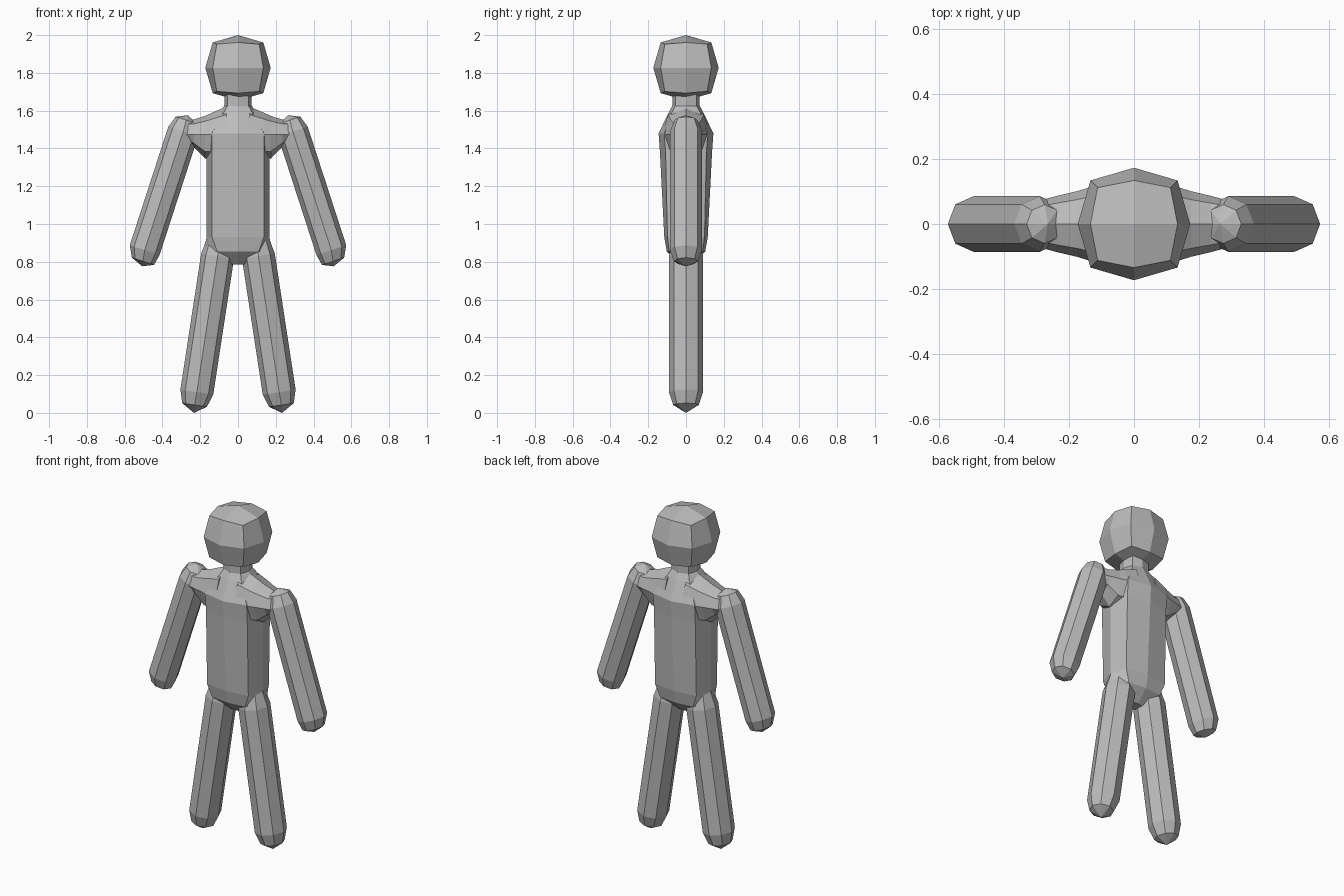
import bpy, bmesh, math
from mathutils import Vector

if "Cube" in bpy.data.objects:
    bpy.data.objects.remove(bpy.data.objects["Cube"])

grey = bpy.data.materials.new("plain_grey")
grey.diffuse_color = (0.5, 0.5, 0.5, 1)
grey.use_nodes = True
grey.node_tree.nodes["Principled BSDF"].inputs["Base Color"].default_value = grey.diffuse_color


def finish(bm, name):
    """Turn a bmesh into a flat shaded grey object."""
    bmesh.ops.recalc_face_normals(bm, faces=bm.faces)
    me = bpy.data.meshes.new(name)
    bm.to_mesh(me)
    bm.free()
    me.materials.append(grey)
    ob = bpy.data.objects.new(name, me)
    bpy.context.collection.objects.link(ob)
    return ob


def loft(name, rings, tips=(None, None)):
    """Skin a list of point rings; each end closes flat or to a tip point."""
    bm = bmesh.new()
    vs = [[bm.verts.new(p) for p in r] for r in rings]
    n = len(vs[0])
    for a, b in zip(vs, vs[1:]):
        for i in range(n):
            j = (i + 1) % n
            bm.faces.new((a[i], a[j], b[j], b[i]))
    for ring, tip in ((vs[0], tips[0]), (vs[-1], tips[1])):
        if tip is None:
            bm.faces.new(ring)
        else:
            t = bm.verts.new(tip)
            for i in range(n):
                bm.faces.new((ring[i], ring[(i + 1) % n], t))
    return finish(bm, name)


def limb(name, s, sections, axis, tips):
    """Eight sided limb; sections are (x, z, radius) across a slanted axis."""
    d = Vector((axis[0], 0, axis[1])).normalized()
    side = Vector((-d.z, 0, d.x))
    rings = []
    for x, z, r in sections:
        ring = []
        for i in range(8):
            a = i * math.pi / 4
            p = Vector((x, 0, z)) + side * r * math.cos(a)
            ring.append((s * p.x, r * 1.03 * math.sin(a), p.z))
        rings.append(ring)
    loft(name, rings, [(s * x, 0, z) for x, z in tips])


# Head: a cube divided once and rounded by vertex kind
bm = bmesh.new()
bmesh.ops.create_cube(bm, size=2)
bmesh.ops.subdivide_edges(bm, edges=bm.edges[:], cuts=1, use_grid_fill=True)
for v in bm.verts:
    kind = sum(abs(c) > 0.5 for c in v.co)
    r = {1: 0.173, 2: 0.134, 3: 0.112}[kind]
    zr = 0.125 if kind == 3 else r
    v.co = (v.co.x * r, v.co.y * r, 1.827 + v.co.z * zr)
finish(bm, "head")


# Neck and torso: (z, half width, half depth, diagonal x, diagonal y)
def body_ring(z, a, b, dx, dy):
    return [(a, 0, z), (dx, dy, z), (0, b, z), (-dx, dy, z),
            (-a, 0, z), (-dx, -dy, z), (0, -b, z), (dx, -dy, z)]


loft("neck", [body_ring(1.61, 0.073, 0.073, 0.056, 0.056),
              body_ring(1.70, 0.072, 0.072, 0.056, 0.056)])
loft("torso", [body_ring(*r) for r in (
    (0.785, 0.035, 0.035, 0.025, 0.03),
    (0.855, 0.185, 0.102, 0.11, 0.088),
    (0.93, 0.166, 0.115, 0.137, 0.098),
    (1.38, 0.168, 0.138, 0.137, 0.108),
    (1.48, 0.165, 0.145, 0.138, 0.115),
    (1.59, 0.10, 0.092, 0.075, 0.075),
    (1.625, 0.073, 0.073, 0.056, 0.056))])

for s, tag in ((1, "left"), (-1, "right")):
    # Shoulder: (x, top, bottom, half depth)
    rings = []
    for x, top, low, w in ((0.06, 1.622, 1.345, 0.128), (0.14, 1.588, 1.345, 0.112),
                           (0.175, 1.572, 1.347, 0.101), (0.235, 1.553, 1.41, 0.087),
                           (0.28, 1.553, 1.44, 0.075)):
        ring = []
        for i in range(8):
            c, sn = math.cos(i * math.pi / 4), math.sin(i * math.pi / 4)
            h = top - 1.475 if sn > 0 else 1.475 - low
            ring.append((s * x, w * c * (1.05 if abs(sn) < 0.9 else 1)
                         if abs(c) < 0.9 else w * c, 1.475 + h * sn))
        rings.append(ring)
    loft(tag + "_shoulder", rings)

    # Arm and leg with blunt faceted ends
    limb(tag + "_arm", s, ((0.275, 1.55, 0.058), (0.29, 1.49, 0.083),
                           (0.494, 0.862, 0.083), (0.503, 0.803, 0.062)),
         (0.204, -0.628), ((0.265, 1.576), (0.507, 0.776)))
    limb(tag + "_leg", s, ((0.098, 0.92, 0.065), (0.108, 0.83, 0.088),
                           (0.218, 0.11, 0.088), (0.23, 0.042, 0.066)),
         (0.11, -0.72), ((0.095, 0.93), (0.233, 0.0)))
